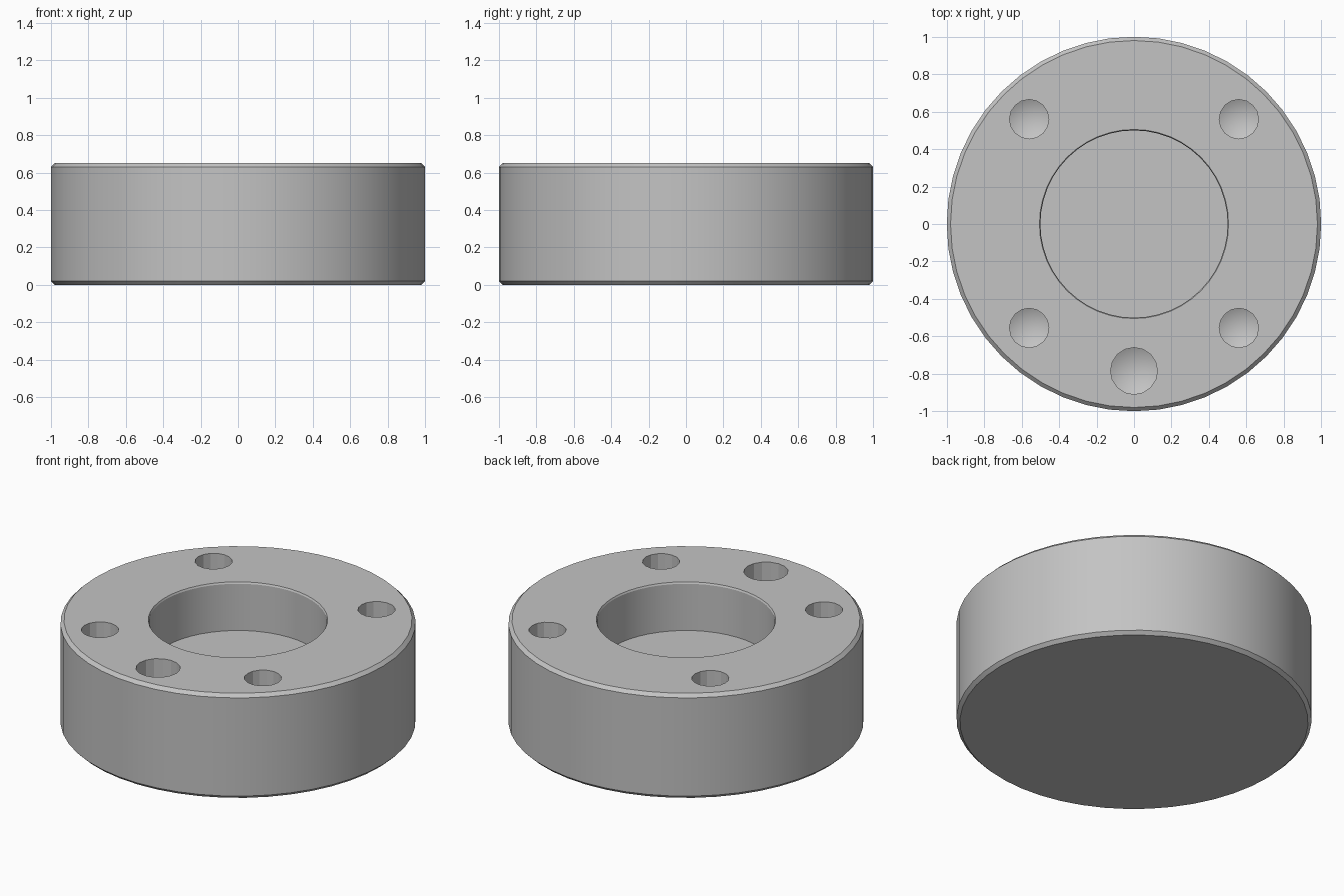
import bpy
import bmesh
from math import cos, sin, pi, radians

default_cube = bpy.data.objects.get("Cube")
if default_cube:
    bpy.data.objects.remove(default_cube, do_unlink=True)

HEIGHT = 0.65

grey = bpy.data.materials.new("matte grey")
grey.use_nodes = True
grey.diffuse_color = (0.55, 0.55, 0.55, 1)
grey.node_tree.nodes["Principled BSDF"].inputs["Base Color"].default_value = grey.diffuse_color


def lathe(name, profile, sides, location=(0, 0, 0)):
    """Turn a closed (radius, z) profile, which starts and ends on the axis."""
    bm = bmesh.new()
    rings = []
    for r, z in profile:
        count = sides if r > 0 else 1
        angles = [2 * pi * i / sides for i in range(count)]
        rings.append([bm.verts.new((r * cos(a), r * sin(a), z)) for a in angles])
    for low, high in zip(rings, rings[1:]):
        for i in range(sides):
            j = (i + 1) % sides
            corners = [low[i % len(low)], low[j % len(low)],
                       high[j % len(high)], high[i % len(high)]]
            bm.faces.new(list(dict.fromkeys(corners)))
    bmesh.ops.recalc_face_normals(bm, faces=bm.faces)
    mesh = bpy.data.meshes.new(name)
    bm.to_mesh(mesh)
    bm.free()
    mesh.materials.append(grey)
    obj = bpy.data.objects.new(name, mesh)
    obj.location = location
    bpy.context.collection.objects.link(obj)
    return obj


# Round block with chamfered edges and a flat-bottomed central recess
body = lathe("round_block", [
    (0, 0), (0.98, 0), (1, 0.02), (1, 0.63), (0.98, HEIGHT),
    (0.505, HEIGHT), (0.5, 0.64), (0.5, 0.35), (0, 0.35)], 48)


# Drilled holes with conical ends: four small ones and a larger one in front
def drill(x, y, radius, depth):
    tip = HEIGHT - depth
    profile = [(0, tip), (radius, tip + radius * 0.5),
               (radius, HEIGHT + 0.1), (0, HEIGHT + 0.1)]
    cutter = lathe("hole_cutter", profile, 16, (x, y, 0))
    cutter.hide_render = True
    cut = body.modifiers.new("hole", "BOOLEAN")
    cut.operation = "DIFFERENCE"
    cut.solver = "EXACT"
    cut.object = cutter
    bpy.ops.object.modifier_apply(modifier=cut.name)
    bpy.data.objects.remove(cutter, do_unlink=True)


bpy.ops.object.select_all(action="DESELECT")
bpy.context.view_layer.objects.active = body
body.select_set(True)
for x in (-0.56, 0.56):
    for y in (-0.555, 0.56):
        drill(x, y, 0.105, 0.35)
drill(0, -0.785, 0.125, 0.35)

bpy.ops.object.shade_smooth_by_angle(angle=radians(20))
